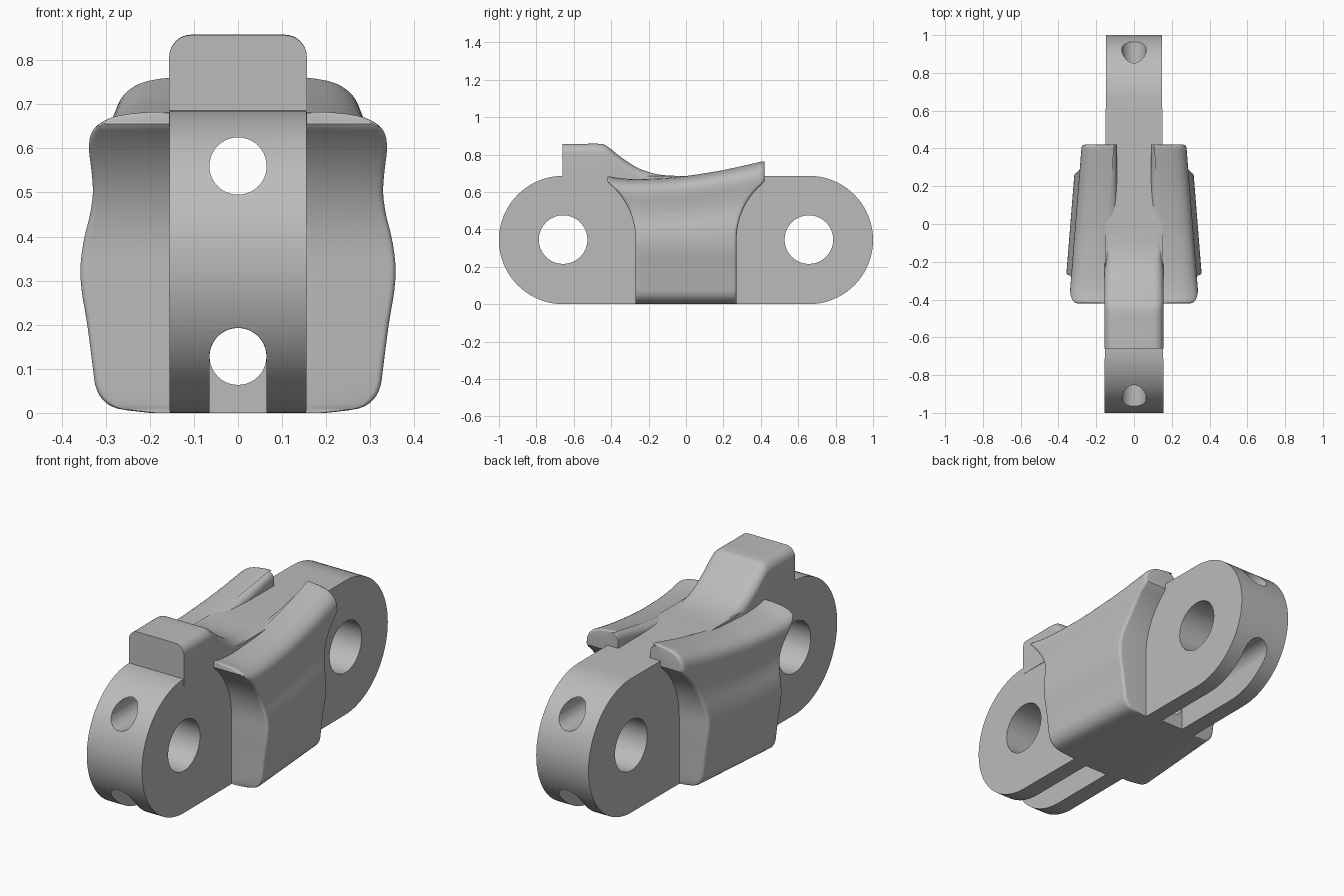
import bpy, bmesh, math
from mathutils import Vector

cube = bpy.data.objects.get("Cube")
if cube:
    bpy.data.objects.remove(cube, do_unlink=True)

steel = bpy.data.materials.new("grey_steel")
steel.use_nodes = True
GREY = (0.5, 0.5, 0.5, 1)
steel.diffuse_color = GREY
steel.node_tree.nodes["Principled BSDF"].inputs["Base Color"].default_value = GREY


def finish(name, bm):
    bmesh.ops.recalc_face_normals(bm, faces=bm.faces)
    me = bpy.data.meshes.new(name)
    bm.to_mesh(me)
    bm.free()
    ob = bpy.data.objects.new(name, me)
    bpy.context.collection.objects.link(ob)
    me.materials.append(steel)
    return ob


def activate(ob):
    bpy.ops.object.select_all(action='DESELECT')
    ob.select_set(True)
    bpy.context.view_layer.objects.active = ob


def smooth(ob):
    activate(ob)
    bpy.ops.object.shade_smooth_by_angle(angle=math.radians(35))


def spline(points, steps):
    """Catmull-Rom curve through the points."""
    p = [Vector(q) for q in points]
    p = [p[0]] + p + [p[-1]]
    out = []
    for a, b, c, d in zip(p, p[1:], p[2:], p[3:]):
        for k in range(steps):
            t = k / steps
            out.append(0.5 * (2 * b + (c - a) * t + (2 * a - 5 * b + 4 * c - d) * t * t
                              + (3 * b - a - 3 * c + d) * t ** 3))
    return out + [p[-1]]


def arc(cu, cv, r, a0, a1, n):
    angles = [math.radians(a0 + (a1 - a0) * i / n) for i in range(n + 1)]
    return [(cu + r * math.cos(a), cv + r * math.sin(a)) for a in angles]


def prism(profile, place, lo, hi):
    """Extrude a 2D profile; place(u, v, w) maps it to space."""
    bm = bmesh.new()
    ends = [[bm.verts.new(place(u, v, w)) for u, v in profile] for w in (lo, hi)]
    for ring in ends:
        bm.faces.new(ring)
    n = len(profile)
    for i in range(n):
        j = (i + 1) % n
        bm.faces.new((ends[0][i], ends[0][j], ends[1][j], ends[1][i]))
    return bm


def across(u, v, w):
    return (w, u, v)


def along(u, v, w):
    return (u, w, v)


def loft(rings):
    """Skin rings of equal length; ends are closed by strips between their two halves."""
    bm = bmesh.new()
    rows = [[bm.verts.new(p) for p in ring] for ring in rings]
    n = len(rows[0])
    for a, b in zip(rows, rows[1:]):
        for i in range(n):
            j = (i + 1) % n
            bm.faces.new((a[i], a[j], b[j], b[i]))
    for ring in (rows[0], rows[-1]):
        for i in range(n // 2 - 1):
            bm.faces.new((ring[i], ring[i + 1], ring[n - 2 - i], ring[n - 1 - i]))
    return bm


# Link plate: rounded bar, slightly narrower toward the back
R = 0.343
PIVOT = 0.657
outline = arc(PIVOT, R, R, -90, 90, 40) + arc(-PIVOT, R, R, 90, 270, 40)
bm = prism(outline, across, -1, 1)
rims = [e for e in bm.edges if abs(e.verts[0].co.x - e.verts[1].co.x) < 0.1]
for v in bm.verts:
    v.co.x *= 0.152 - 0.004 * v.co.y
bmesh.ops.bevel(bm, geom=rims, offset=0.005, segments=2, affect='EDGES', profile=0.5)
plate = finish("link_plate", bm)

# Pivot holes, upper bore, lower bore and the open slots under both ends
ring = arc(0, 0, 1, 0, 351, 39)
cutters = []
for s in (-1, 1):
    hole = [(s * PIVOT + 0.13 * u, 0.345 + 0.13 * v) for u, v in ring]
    cutters.append(prism(hole, across, -0.5, 0.5))
    slot = arc(0, 0.128, 0.065, 0, 180, 20) + [(-0.065, -0.1), (0.065, -0.1)]
    cutters.append(prism(slot, along, s * 0.29, s * 1.2))
for z, r, reach in ((0.56, 0.065, 1.2), (0.128, 0.0645, 0.3)):
    bore = [(r * u, z + r * v) for u, v in ring]
    cutters.append(prism(bore, along, -reach, reach))
for cut in cutters:
    tool = finish("cutter", cut)
    tool.hide_render = True
    mod = plate.modifiers.new("cut", 'BOOLEAN')
    mod.operation = 'DIFFERENCE'
    mod.solver = 'EXACT'
    mod.object = tool
    activate(plate)
    bpy.ops.object.modifier_apply(modifier=mod.name)
    bpy.data.objects.remove(tool, do_unlink=True)
smooth(plate)

# Top ridge: square front, rounded shoulders, sweeping down into the plate
crest = spline([(-0.66, 0.857), (-0.56, 0.857), (-0.46, 0.857), (-0.42, 0.843), (-0.34, 0.78),
                (-0.25, 0.725), (-0.15, 0.694), (-0.05, 0.686), (0.05, 0.683)], 5)
rings = []
for y, h in crest:
    r = min(0.05, h - 0.655)
    half = [(0.156, 0.65)] + arc(0.156 - r, h - r, r, 0, 90, 8)
    rings.append([(x, y, z) for x, z in half] + [(-x, y, z) for x, z in reversed(half)])
smooth(finish("top_ridge", loft(rings)))

# Side wings: rows are (height, outer x, inner x)
rows = spline([(0, 0.2, 0.09), (0.01, 0.275, 0.09), (0.03, 0.308, 0.09), (0.06, 0.324, 0.09),
               (0.1, 0.33, 0.09), (0.2, 0.343, 0.09), (0.28, 0.356, 0.09), (0.34, 0.358, 0.09),
               (0.4, 0.349, 0.09), (0.45, 0.336, 0.09), (0.5, 0.328, 0.09), (0.55, 0.329, 0.09),
               (0.6, 0.332, 0.09), (0.635, 0.325, 0.09), (0.66, 0.302, 0.093),
               (0.677, 0.26, 0.11), (0.685, 0.19, 0.155)], 3)
tops = spline([(-0.42, 0.686), (-0.35, 0.673), (-0.25, 0.669), (-0.1, 0.675), (0, 0.685),
               (0.2, 0.717), (0.42, 0.766)], 12)


def top_height(y):
    for a, b in zip(tops, tops[1:]):
        if y <= b[0]:
            return a[1] + (b[1] - a[1]) * (y - a[0]) / (b[0] - a[0])
    return tops[-1][1]


def half_length(z):
    """Ends run straight up, then curve out around the pivots."""
    rise = max(0, z - 0.345)
    if rise > 0.307:
        return 0.42
    return min(0.42, 0.66 - math.sqrt(0.39 ** 2 - rise ** 2))


inner_t = [-0.95 + 1.9 * i / 30 for i in range(31)]
edge_t = [0.965, 0.98, 0.99, 0.996, 1]
stations = [-t for t in reversed(edge_t)] + inner_t + edge_t
for side, label in ((1, "left"), (-1, "right")):
    rings = []
    for t in stations:
        s = max(0, (abs(t) - 0.95) / 0.05)
        inset = 0.015 * (1 - math.sqrt(max(0, 1 - s * s)))
        h = top_height(0.42 * t) - 0.4 * inset
        outer, inner = [], []
        for v, xo, xi in rows:
            z = v if v < 0.3 else 0.3 + (v - 0.3) * (h - 0.3) / 0.385
            y = t * half_length(z)
            outer.append((side * (xo - inset - 0.08 * (y + 0.27)), y, z))
            # keep the inner face inside the outer one near the crest
            inner.append((side * min(xi, xo - 0.03 - 0.08 * (y + 0.27)), y, z))
        rings.append(outer + inner[::-1])
    smooth(finish(label + "_wing", loft(rings)))
